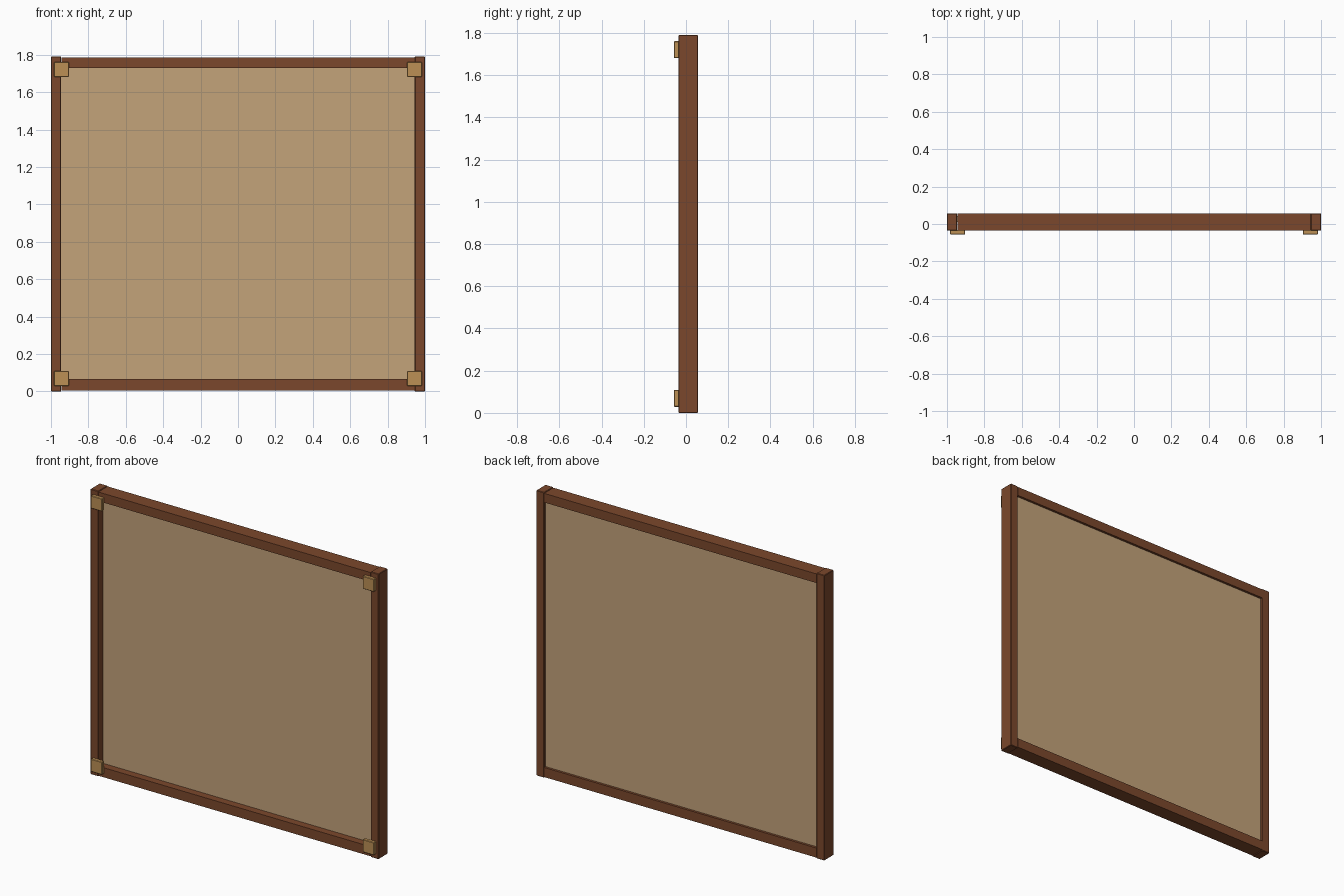
import bpy

cube = bpy.data.objects.get("Cube")
if cube:
    bpy.data.objects.remove(cube, do_unlink=True)


def material(name, rgb):
    m = bpy.data.materials.new(name)
    m.use_nodes = True
    m.diffuse_color = (*rgb, 1)
    m.node_tree.nodes["Principled BSDF"].inputs["Base Color"].default_value = (*rgb, 1)
    return m


dark_wood = material("dark_wood", (0.198, 0.064, 0.025))
cork = material("cork", (0.552, 0.366, 0.195))
brass = material("brass", (0.503, 0.279, 0.091))


def box(name, low, high, mat, bevel=0):
    """Box between two corners, with optional chamfered edges."""
    centre = [(a + b) / 2 for a, b in zip(low, high)]
    bpy.ops.mesh.primitive_cube_add(size=1, location=centre)
    ob = bpy.context.object
    ob.name = name
    ob.scale = [b - a for a, b in zip(low, high)]
    bpy.ops.object.transform_apply(location=False, rotation=False, scale=True)
    ob.data.materials.append(mat)
    if bevel:
        mod = ob.modifiers.new("Bevel", "BEVEL")
        mod.width = bevel
        mod.segments = 1
    return ob


HEIGHT = 1.79
FRONT, BACK = -0.035, 0.057
INNER = 0.945          # inside edge of the stiles
LIP = 0.005            # rails stop just short of the stile ends
RAIL = 0.06

# Board, let into the frame
box("board_panel", (-INNER - 0.01, 0.012, RAIL - 0.01),
    (INNER + 0.01, 0.042, HEIGHT - RAIL + 0.01), cork)

# Horizontal rails
for name, z0, z1 in (("bottom_rail", LIP, RAIL + LIP),
                     ("top_rail", HEIGHT - RAIL - LIP + 0.003, HEIGHT - LIP)):
    box(name, (-INNER, FRONT, z0), (INNER, BACK, z1), dark_wood)

# Stiles and corner blocks on both sides
for side, s in (("left", 1), ("right", -1)):
    x0, x1 = sorted((s * INNER, s))
    box(side + "_stile", (x0, FRONT, 0), (x1, BACK, HEIGHT), dark_wood, 0.003)
    x0, x1 = sorted((s * 0.904, s * 0.983))
    for level, z in (("bottom", 0.069), ("top", HEIGHT - 0.069)):
        box(f"{level}_{side}_corner_block", (x0, -0.057, z - 0.04),
            (x1, FRONT + 0.002, z + 0.04), brass, 0.003)
